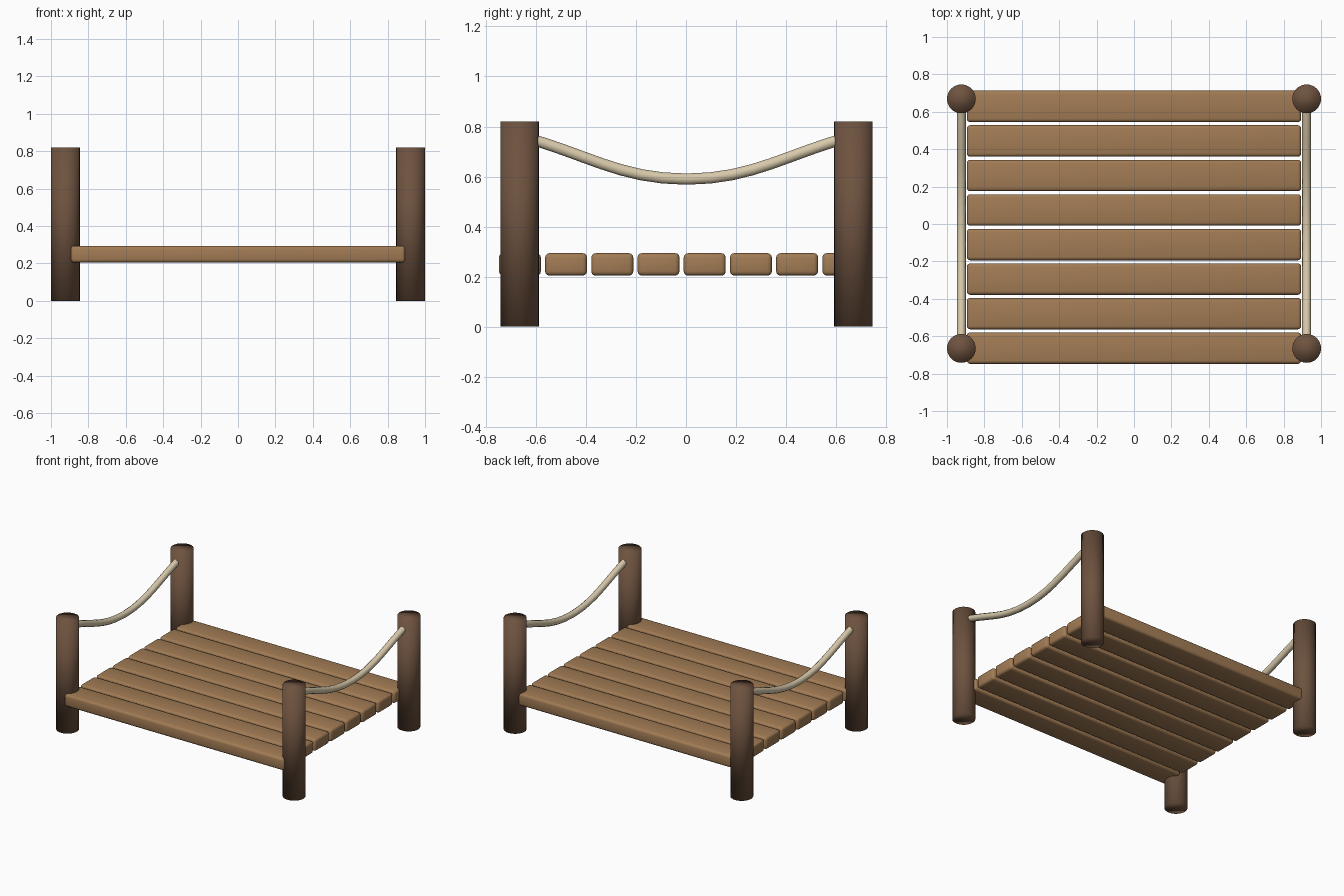
import bpy

if "Cube" in bpy.data.objects:
    bpy.data.objects.remove(bpy.data.objects["Cube"])


def material(name, rgb):
    m = bpy.data.materials.new(name)
    m.diffuse_color = (*rgb, 1)
    m.use_nodes = True
    m.node_tree.nodes["Principled BSDF"].inputs["Base Color"].default_value = m.diffuse_color
    return m


plank_wood = material("plank_wood", (0.36, 0.20, 0.09))
post_wood = material("post_wood", (0.155, 0.085, 0.05))
rope_fibre = material("rope_fibre", (0.68, 0.58, 0.40))

POST_X, POST_Y, Y_OFF = 0.923, 0.667, 0.002

# Deck planks with rounded edges
for i in range(8):
    bpy.ops.mesh.primitive_cube_add(size=1, location=(0, -0.664 + 0.1847 * i, 0.249))
    plank = bpy.context.object
    plank.name = f"plank_{i + 1}"
    plank.scale = (1.788, 0.168, 0.09)
    bpy.ops.object.transform_apply(location=False, rotation=False, scale=True)
    bevel = plank.modifiers.new("rounded_edges", 'BEVEL')
    bevel.width = 0.018
    bevel.segments = 3
    bpy.ops.object.shade_smooth()
    plank.data.materials.append(plank_wood)

# Corner posts
for sx, side in ((-1, "left"), (1, "right")):
    for sy, end in ((-1, "front"), (1, "back")):
        bpy.ops.mesh.primitive_cylinder_add(
            vertices=32, radius=0.077, depth=0.82,
            location=(sx * POST_X, sy * POST_Y + Y_OFF, 0.41))
        post = bpy.context.object
        post.name = f"{end}_{side}_post"
        bpy.ops.object.shade_smooth()
        post.data.materials.append(post_wood)

# Sagging ropes between the posts on each side
for sx, side in ((-1, "left"), (1, "right")):
    curve = bpy.data.curves.new(f"{side}_rope", 'CURVE')
    curve.dimensions = '3D'
    curve.bevel_depth = 0.0235
    curve.bevel_resolution = 3
    curve.resolution_u = 8
    curve.use_fill_caps = True
    spline = curve.splines.new('BEZIER')
    spline.bezier_points.add(2)
    for p, (y, z) in zip(spline.bezier_points,
                         ((-POST_Y, 0.762), (0, 0.59), (POST_Y, 0.762))):
        p.co = (sx * POST_X, y + Y_OFF, z)
        p.handle_left_type = p.handle_right_type = 'AUTO'
    rope = bpy.data.objects.new(f"{side}_rope", curve)
    bpy.context.collection.objects.link(rope)
    curve.materials.append(rope_fibre)
